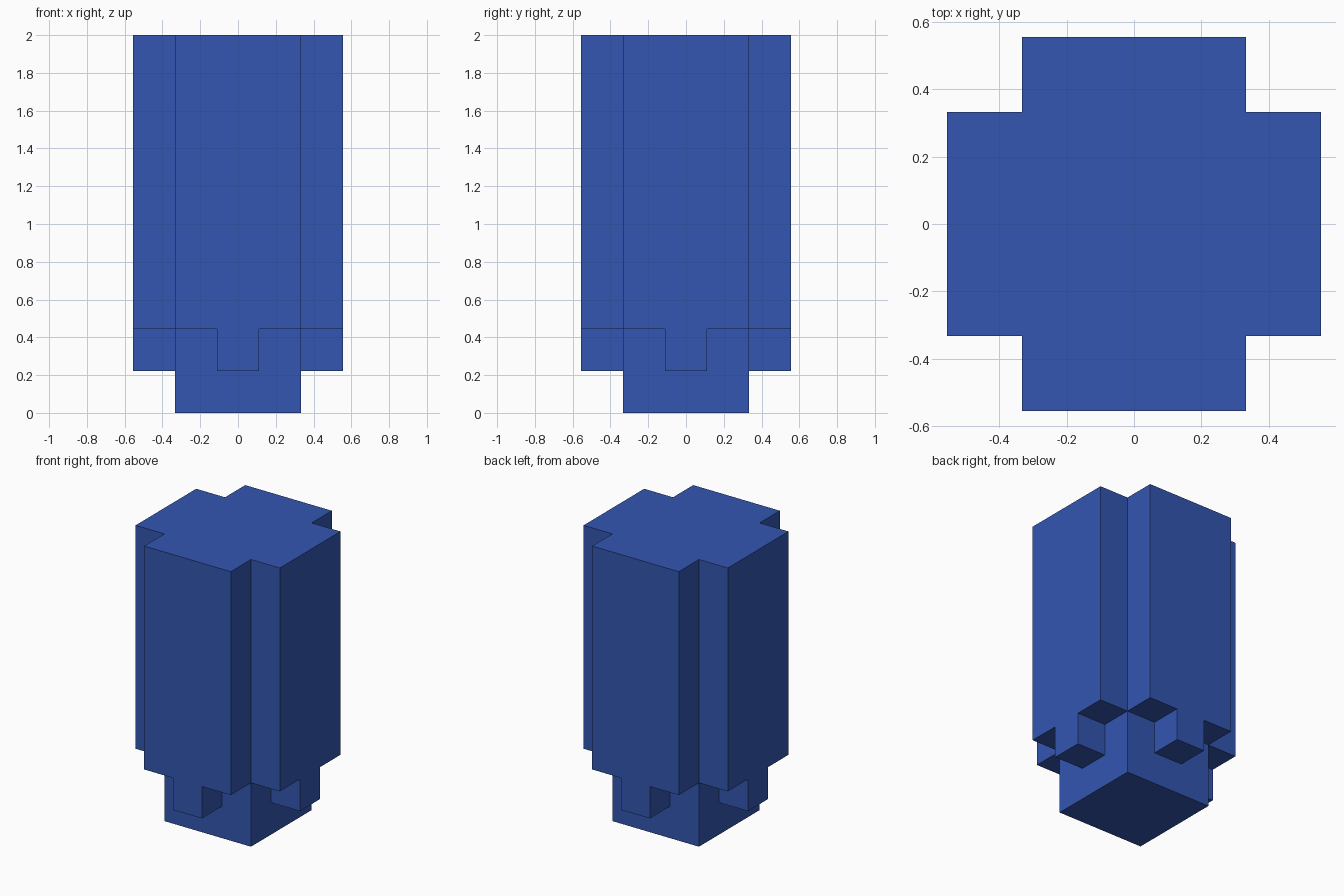
import bpy
import bmesh
from math import radians
from mathutils import Vector

cube = bpy.data.objects.get("Cube")
if cube:
    bpy.data.objects.remove(cube, do_unlink=True)

UNIT = 2 / 9  # edge of one block

blue = bpy.data.materials.new("blue")
blue.use_nodes = True
colour = (0.033, 0.093, 0.44, 1)
blue.diffuse_color = colour
blue.node_tree.nodes["Principled BSDF"].inputs["Base Color"].default_value = colour


def blocks(xs, ys, zs):
    return {(x, y, z) for x in xs for y in ys for z in zs}


wide, middle, outer = range(-1, 2), [0], [-2, 2]
tall = range(2, 9)

# Parts, in block steps
core = blocks(wide, wide, range(9))
side_panels = blocks(outer, wide, tall) | blocks(wide, outer, tall)
lower_tabs = blocks(outer, middle, [1]) | blocks(middle, outer, [1])


def skin(name, cells):
    """Cover the outside of a set of blocks with one closed surface."""
    bm = bmesh.new()
    corners = {}

    def corner(p):
        key = tuple(round(2 * c) for c in p)
        if key not in corners:
            corners[key] = bm.verts.new(p * UNIT)
        return corners[key]

    for cell in cells:
        centre = Vector(cell) + Vector((0, 0, 0.5))
        for axis in range(3):
            for sign in (-1, 1):
                n = Vector((0, 0, 0))
                n[axis] = sign
                if tuple(int(c + d) for c, d in zip(cell, n)) in cells:
                    continue
                u = Vector((n.y, n.z, n.x))
                v = n.cross(u)
                bm.faces.new([corner(centre + (n + a * u + b * v) / 2)
                              for a, b in ((-1, -1), (1, -1), (1, 1), (-1, 1))])
    # Merge block faces into clean flat panels
    bmesh.ops.dissolve_limit(bm, angle_limit=radians(1), verts=bm.verts[:], edges=bm.edges[:])
    mesh = bpy.data.meshes.new(name)
    bm.to_mesh(mesh)
    bm.free()
    mesh.materials.append(blue)
    obj = bpy.data.objects.new(name, mesh)
    bpy.context.collection.objects.link(obj)
    return obj


skin("block_pillar", core | side_panels | lower_tabs)
